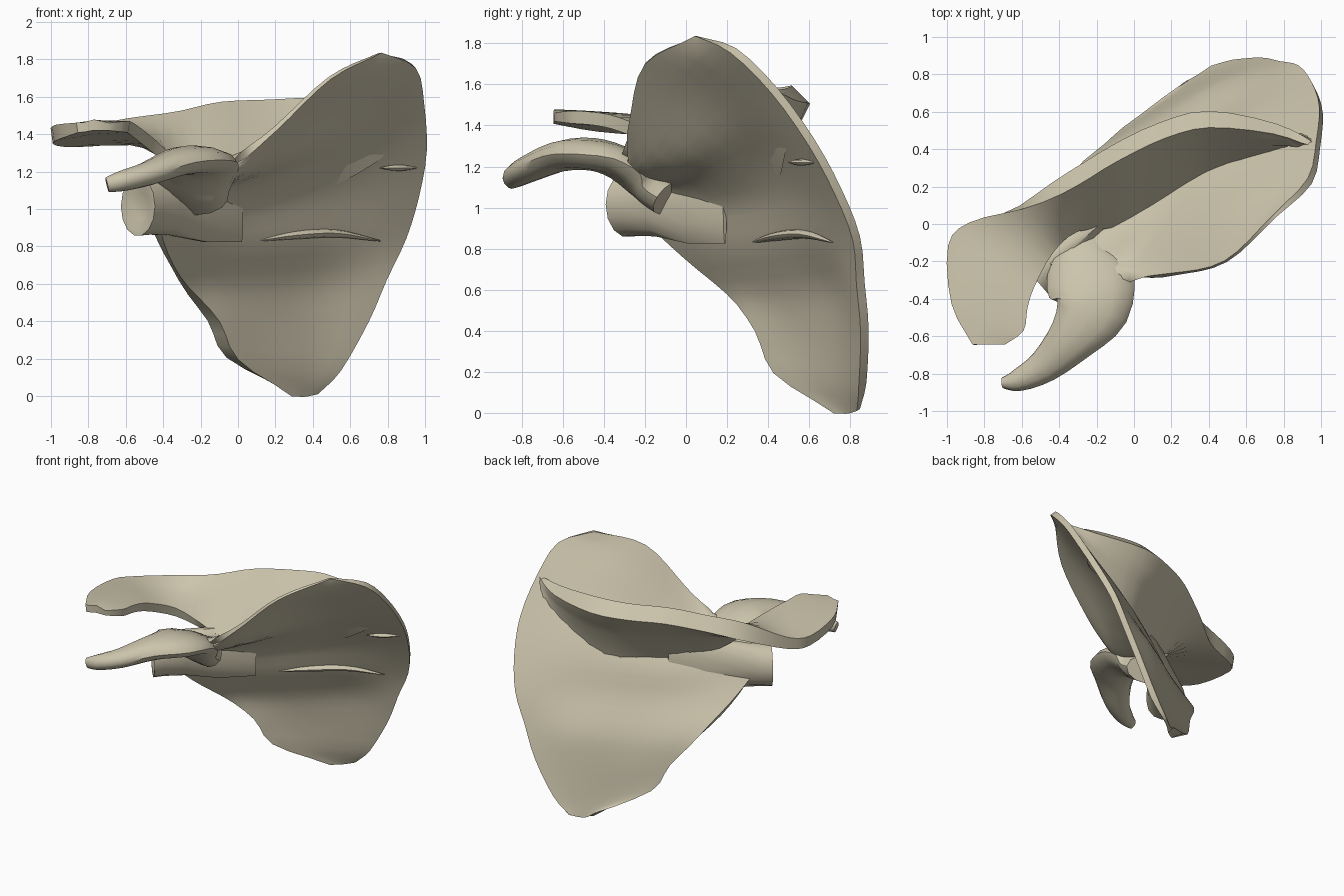
import bpy, bmesh, math
from mathutils import Vector

if "Cube" in bpy.data.objects:
    bpy.data.objects.remove(bpy.data.objects["Cube"])

bone = bpy.data.materials.new("bone")
bone.diffuse_color = (0.60, 0.55, 0.41, 1)
bone.use_nodes = True
bone.node_tree.nodes["Principled BSDF"].inputs["Base Color"].default_value = bone.diffuse_color


def smooth_path(pts, steps):
    """Catmull-Rom curve through vectors of any length."""
    pts = [Vector(p) for p in pts]
    out = []
    for i in range(len(pts) - 1):
        b, c = pts[i], pts[i + 1]
        a = pts[i - 1] if i else b * 2 - c
        d = pts[i + 2] if i + 2 < len(pts) else c * 2 - b
        for s in range(steps):
            t = s / steps
            out.append(0.5 * (2 * b + (c - a) * t + (2 * a - 5 * b + 4 * c - d) * t * t
                              + (3 * b - a - 3 * c + d) * t ** 3))
    return out + [pts[-1]]


def loft(name, rings):
    """Closed skin through rings of equal point count."""
    bm = bmesh.new()
    vs = [[bm.verts.new(p) for p in r] for r in rings]
    n = len(rings[0])
    for a, b in zip(vs, vs[1:]):
        for i in range(n):
            j = (i + 1) % n
            bm.faces.new((a[i], a[j], b[j], b[i]))
    bm.faces.new(vs[0][::-1])
    bm.faces.new(vs[-1])
    bmesh.ops.triangulate(bm, faces=[f for f in bm.faces if len(f.verts) > 4])
    bmesh.ops.recalc_face_normals(bm, faces=bm.faces)
    me = bpy.data.meshes.new(name)
    bm.to_mesh(me)
    bm.free()
    ob = bpy.data.objects.new(name, me)
    bpy.context.collection.objects.link(ob)
    me.materials.append(bone)
    bpy.ops.object.select_all(action='DESELECT')
    ob.select_set(True)
    bpy.context.view_layer.objects.active = ob
    bpy.ops.object.shade_smooth_by_angle(angle=math.radians(45))
    return ob


def oval(c, side, up, w, h, n=14):
    return [c + side * (w * math.cos(k * math.tau / n)) + up * (h * math.sin(k * math.tau / n))
            for k in range(n)]


# Blade: rows from outer border to inner border, bottom tip to top edge
rows = [
    [(.28, .74, .015), (.32, .77, .0), (.36, .80, .0), (.42, .84, .015)],
    [(-.03, .47, .20), (.18, .63, .16), (.38, .77, .14), (.54, .86, .14)],
    [(-.13, .38, .40), (.12, .56, .40), (.42, .75, .40), (.69, .87, .40)],
    [(-.29, .24, .60), (.08, .48, .60), (.44, .71, .62), (.79, .85, .63)],
    [(-.40, .02, .79), (.04, .31, .82), (.46, .58, .85), (.89, .83, .85)],
    [(-.46, -.18, .98), (.0, .19, 1.02), (.48, .49, 1.07), (.96, .74, 1.08)],
    [(-.45, -.24, 1.13), (.0, .03, 1.15), (.50, .37, 1.25), (1.0, .61, 1.32)],
    [(-.32, -.26, 1.18), (.02, -.12, 1.19), (.52, .22, 1.40), (.985, .43, 1.57)],
    [(-.15, -.27, 1.21), (.07, -.20, 1.25), (.50, .04, 1.56), (.94, .23, 1.765)],
    [(-.02, -.29, 1.25), (.20, -.27, 1.43), (.49, -.20, 1.70), (.76, .05, 1.835)],
]
cols = [smooth_path(c, 3) for c in zip(*rows)]
grid = [smooth_path(r, 4) for r in zip(*cols)]
half = [v.x for v in smooth_path([(.055, 0), (.030, 0), (.020, 0), (.022, 0)], 4)]
nr, nc = len(grid), len(grid[0])
rings = []
for i in range(nr):
    front, back = [], []
    for j in range(nc):
        du = grid[i][min(j + 1, nc - 1)] - grid[i][max(j - 1, 0)]
        dv = grid[min(i + 1, nr - 1)][j] - grid[max(i - 1, 0)][j]
        n = du.cross(dv).normalized() * half[j] * min(1, .5 + i / 6, .45 + (nr - 1 - i) / 6)
        front.append(grid[i][j] + n)
        back.append(grid[i][j] - n)
    rings.append(front + back[::-1])
loft("blade", rings)

# Wedge-shaped spine sweeping outward into the flat shoulder shelf:
# crest, front root, rear foot, crest half thickness
spine = [
    ((.97, .42, 1.57), (.94, .45, 1.52), (.95, .51, 1.46), .012),
    ((.75, .51, 1.55), (.72, .38, 1.42), (.74, .48, 1.25), .045),
    ((.40, .56, 1.55), (.40, .28, 1.27), (.40, .42, 1.08), .07),
    ((.15, .50, 1.54), (.10, .10, 1.19), (.12, .23, 1.06), .07),
    ((-.10, .38, 1.53), (-.12, -.02, 1.17), (-.12, .07, 1.09), .07),
    ((-.33, .24, 1.48), (-.30, -.04, 1.24), (-.29, -.01, 1.18), .07),
    ((-.60, .09, 1.42), (-.43, -.15, 1.36), (-.44, -.14, 1.29), .075),
    ((-.88, .0, 1.38), (-.53, -.33, 1.44), (-.54, -.32, 1.37), .055),
    ((-.99, -.12, 1.385), (-.57, -.45, 1.465), (-.58, -.44, 1.40), .045),
    ((-.97, -.43, 1.41), (-.59, -.57, 1.47), (-.60, -.56, 1.41), .045),
    ((-.86, -.645, 1.435), (-.69, -.645, 1.46), (-.69, -.64, 1.42), .03),
]
crest, root, foot = (smooth_path([s[k] for s in spine], 3) for k in range(3))
thick = [v.x for v in smooth_path([(s[3], 0) for s in spine], 3)]
rings = []
for i, (c, r, f, t) in enumerate(zip(crest, root, foot, thick)):
    a, b = max(i - 1, 0), min(i + 1, len(crest) - 1)
    along = (crest[b] + root[b]) - (crest[a] + root[a])
    n = along.cross(r - c).normalized()
    top, low = c + n * t * .9, c - n * t * .9
    under = low.lerp(f, .5).lerp(c.lerp(r, .5), .2)
    rings.append([top, low, low.lerp(under, .5).lerp(low.lerp(f, .25), .5), under, f, r,
                  c.lerp(r, .55) + n * .03, c.lerp(r, .2) + n * t * .75])
loft("spine_and_shelf", rings)

# Socket: neck swelling out of the blade to a shallow oval dish
side, up = Vector((.65, -.76, 0)), Vector((0, 0, 1))
neck = [((.02, .19, 1.02), .012, .20), ((-.18, .02, 1.02), .065, .20),
        ((-.36, -.13, 1.03), .10, .175), ((-.48, -.235, 1.02), .13, .16),
        ((-.535, -.285, 1.015), .14, .16), ((-.535, -.285, 1.015), .12, .14),
        ((-.515, -.268, 1.015), .06, .07)]
loft("socket", [oval(Vector(c), side, up, w, h) for c, w, h in neck])

# Hooked process: broad root bending outward to a blunt tip
hook = [(-.20, -.08, 1.05, .16, .10), (-.24, -.19, 1.13, .21, .10), (-.23, -.33, 1.22, .235, .085),
        (-.23, -.46, 1.26, .20, .08), (-.33, -.61, 1.25, .135, .075),
        (-.48, -.76, 1.19, .09, .065), (-.62, -.835, 1.15, .06, .055),
        (-.70, -.85, 1.13, .03, .04)]
path = smooth_path(hook, 3)
rings = []
for i, p in enumerate(path):
    c = Vector(p[:3])
    d = Vector(path[min(i + 1, len(path) - 1)][:3]) - Vector(path[max(i - 1, 0)][:3])
    s = d.cross(Vector((0, 0, 1))).normalized()
    rings.append(oval(c, s, s.cross(d).normalized(), p[3], p[4], 12))
loft("hooked_process", rings)


# Low ridges across the hollow front of the blade
def ridge(name, pts, r):
    path = smooth_path(pts, 4)
    k = len(path) - 1
    rings = []
    for i, c in enumerate(path):
        w = r * (.15 + math.sin(math.pi * i / k))
        rings.append(oval(c, Vector((.5, -.85, 0)), Vector((0, 0, 1)), w, w * .7, 8))
    loft(name, rings)


ridge("lower_ridge", [(.10, .32, .83), (.30, .44, .86), (.52, .58, .87), (.76, .715, .83)], .03)
ridge("upper_ridge", [(.76, .50, 1.22), (.86, .56, 1.22), (.96, .63, 1.22)], .02)
